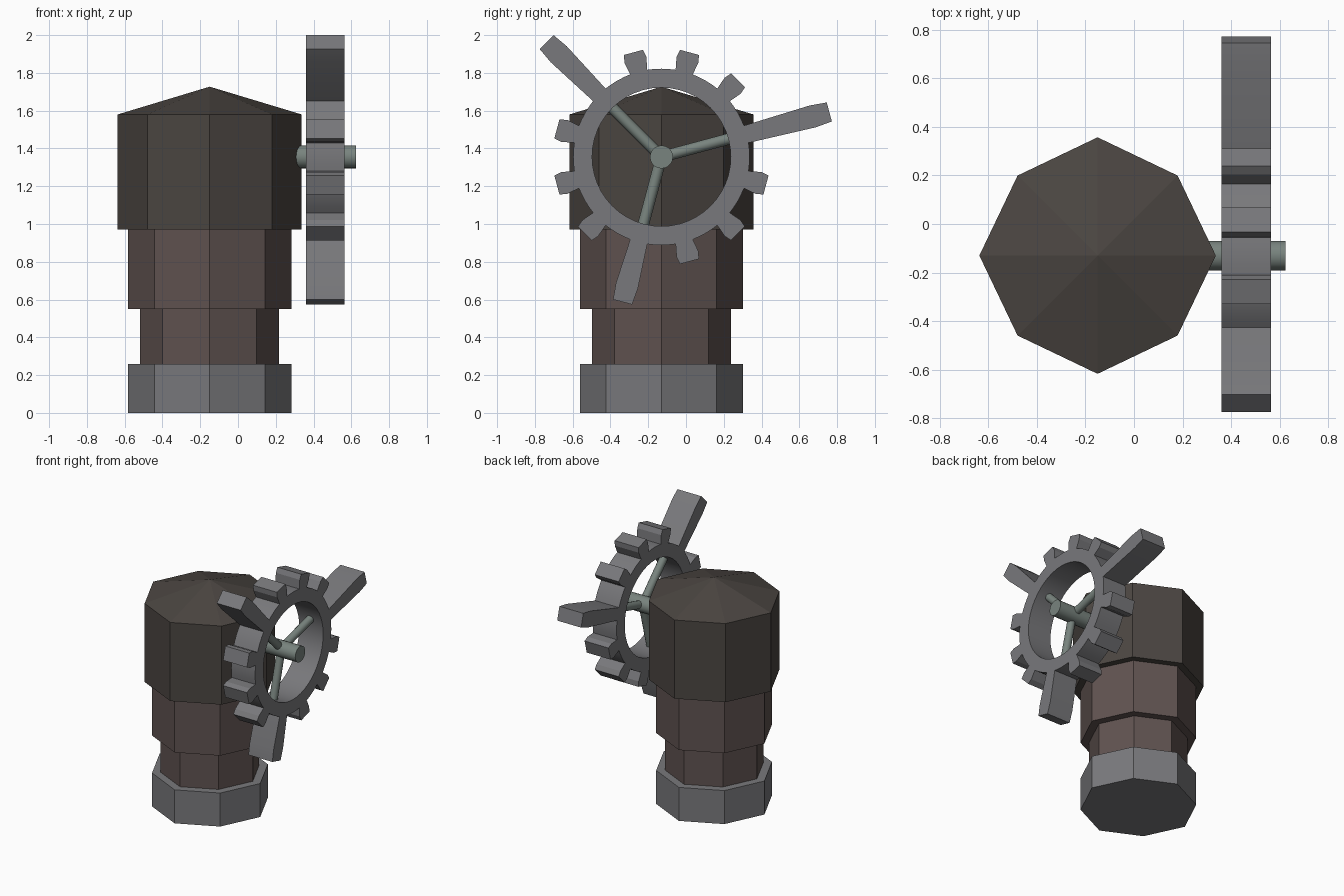
import bpy, bmesh
from math import sin, cos, pi, radians
from mathutils import Vector, Matrix

if "Cube" in bpy.data.objects:
    bpy.data.objects.remove(bpy.data.objects["Cube"])

CX, CY = -0.15, -0.13           # tower axis
GX, GZ = 0.4625, 1.355          # gear centre


def material(name, rgb):
    m = bpy.data.materials.new(name)
    m.diffuse_color = (*rgb, 1)
    m.use_nodes = True
    m.node_tree.nodes["Principled BSDF"].inputs["Base Color"].default_value = m.diffuse_color
    return m


STONE = material("grey_metal", (0.19, 0.19, 0.20))
WOOD = material("brown_wall", (0.115, 0.085, 0.08))
DARK = material("dark_head", (0.07, 0.06, 0.053))
STEEL = material("green_steel", (0.19, 0.23, 0.21))


def finish(name, bm, mat):
    bmesh.ops.recalc_face_normals(bm, faces=bm.faces)
    me = bpy.data.meshes.new(name)
    bm.to_mesh(me)
    bm.free()
    me.materials.append(mat)
    ob = bpy.data.objects.new(name, me)
    bpy.context.collection.objects.link(ob)
    return ob


def smooth(ob):
    bpy.ops.object.select_all(action='DESELECT')
    ob.select_set(True)
    bpy.context.view_layer.objects.active = ob
    bpy.ops.object.shade_smooth_by_angle(angle=radians(35))


def octagon(name, r, z0, z1, mat, apex=None):
    """Eight-sided tower section, optionally closed by a pointed roof."""
    bm = bmesh.new()
    rings = []
    for z in (z0, z1):
        ring = []
        for i in range(8):
            q = r * (0.957 if i % 2 else 1)
            ring.append(bm.verts.new((CX + q * cos(i * pi / 4), CY + q * sin(i * pi / 4), z)))
        rings.append(ring)
    lo, hi = rings
    bm.faces.new(lo)
    tip = bm.verts.new((CX, CY, apex)) if apex else None
    if not tip:
        bm.faces.new(hi)
    for i in range(8):
        j = (i + 1) % 8
        bm.faces.new((lo[i], lo[j], hi[j], hi[i]))
        if tip:
            bm.faces.new((hi[i], hi[j], tip))
    return finish(name, bm, mat)


def rod(name, a, b, r, mat, sides):
    a, b = Vector(a), Vector(b)
    d = b - a
    mtx = Matrix.Translation((a + b) / 2) @ d.to_track_quat('Z', 'Y').to_matrix().to_4x4()
    bm = bmesh.new()
    bmesh.ops.create_cone(bm, cap_ends=True, segments=sides, radius1=r, radius2=r,
                          depth=d.length, matrix=mtx)
    smooth(finish(name, bm, mat))


# Tower, bottom to top
octagon("tower_base", 0.432, 0, 0.26, STONE)
octagon("tower_neck", 0.368, 0.26, 0.55, WOOD)
octagon("tower_middle", 0.432, 0.55, 0.97, WOOD)
octagon("tower_head", 0.487, 0.97, 1.58, DARK, apex=1.727)

# Gear outline: twelve teeth, three of them stretched into long paddles
RIM, HOLE = 0.467, 0.367
LONG = {0: 0.92, 4: 0.86, 8: 0.795}
outer = []
for k in range(12):
    a = radians(15 + 30 * k)
    tip = LONG.get(k, 0.573)
    knee = tip - (0.09 if k in LONG else 0.04)
    half = [(RIM - 0.002, 0.047), (knee, 0.06), (tip, 0.052)]
    for r, w in [(r, -w) for r, w in half] + half[::-1]:
        outer.append((r * cos(a) - w * sin(a), r * sin(a) + w * cos(a)))
    for s in (10, 15, 20):
        t = a + radians(s)
        outer.append((RIM * cos(t), RIM * sin(t)))
inner = [(HOLE * cos(i * pi / 24), HOLE * sin(i * pi / 24)) for i in range(48)]

cu = bpy.data.curves.new("gear_wheel", 'CURVE')
cu.dimensions = '2D'
cu.fill_mode = 'BOTH'
cu.extrude = 0.1025
for pts in (outer, inner):
    sp = cu.splines.new('POLY')
    sp.points.add(len(pts) - 1)
    for p, (u, v) in zip(sp.points, pts):
        p.co = (u, v, 0, 1)
    sp.use_cyclic_u = True
cu.materials.append(STONE)
gear = bpy.data.objects.new("gear_wheel", cu)
bpy.context.collection.objects.link(gear)
gear.location = (GX, CY, GZ)
gear.rotation_euler = (pi / 2, 0, pi / 2)
bpy.ops.object.select_all(action='DESELECT')
gear.select_set(True)
bpy.context.view_layer.objects.active = gear
bpy.ops.object.convert(target='MESH')
bm = bmesh.new()
bm.from_mesh(gear.data)
bmesh.ops.remove_doubles(bm, verts=bm.verts, dist=0.0005)
bmesh.ops.recalc_face_normals(bm, faces=bm.faces)
bm.to_mesh(gear.data)
bm.free()
bpy.ops.object.shade_smooth_by_angle(angle=radians(14))

# Axle and three spokes
rod("axle", (0.2, CY, GZ), (0.625, CY, GZ), 0.061, STEEL, 20)
for k in range(3):
    a = radians(15 + 120 * k)
    rod(f"spoke_{k + 1}", (GX, CY, GZ),
        (GX, CY + 0.38 * cos(a), GZ + 0.38 * sin(a)), 0.03, STEEL, 12)
